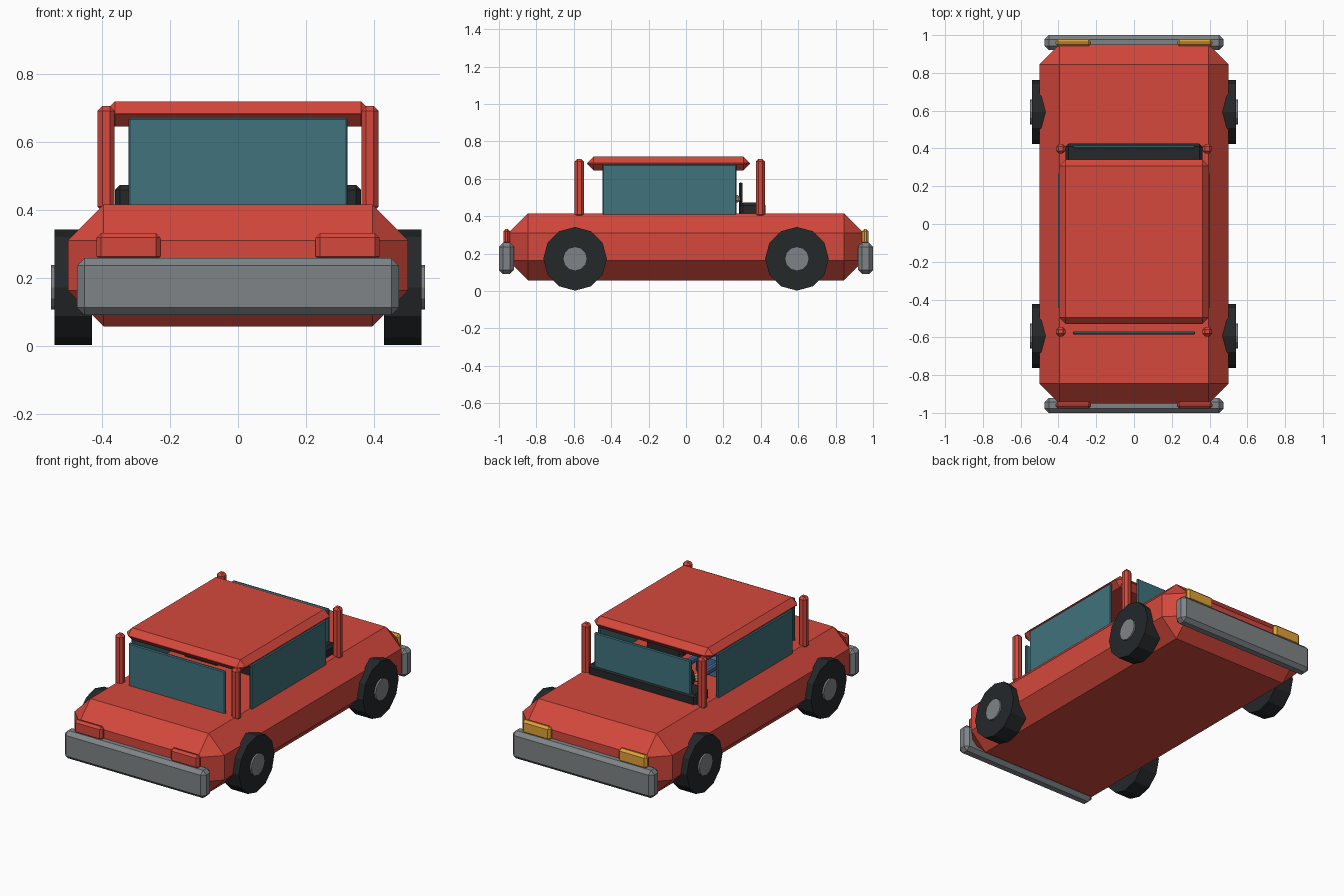
import bpy, bmesh, math
from mathutils import Matrix

if "Cube" in bpy.data.objects:
    bpy.data.objects.remove(bpy.data.objects["Cube"])


def material(name, r, g, b):
    m = bpy.data.materials.new(name)
    m.diffuse_color = (r, g, b, 1)
    m.use_nodes = True
    m.node_tree.nodes["Principled BSDF"].inputs["Base Color"].default_value = m.diffuse_color
    return m


RED = material("red paint", 0.66, 0.065, 0.045)
GLASS = material("glass", 0.05, 0.17, 0.20)
DARK = material("rubber", 0.018, 0.021, 0.023)
METAL = material("metal", 0.21, 0.23, 0.24)
AMBER = material("amber", 0.75, 0.36, 0.04)
SKIN = material("skin", 0.7, 0.42, 0.27)
BLUE = material("blue cloth", 0.05, 0.15, 0.35)


def finish(name, bm, mat):
    me = bpy.data.meshes.new(name)
    bm.to_mesh(me)
    bm.free()
    me.materials.append(mat)
    ob = bpy.data.objects.new(name, me)
    bpy.context.collection.objects.link(ob)
    return ob


def box(name, x, y, z, mat, bevel=0.0):
    """Box from (min, max) ranges with single-segment chamfers."""
    bm = bmesh.new()
    bmesh.ops.create_cube(bm, size=1)
    for v in bm.verts:
        for i, (lo, hi) in enumerate((x, y, z)):
            v.co[i] = lo if v.co[i] < 0 else hi
    if bevel:
        bmesh.ops.bevel(bm, geom=bm.edges[:], offset=bevel, segments=1,
                        profile=0.5, affect='EDGES')
    return finish(name, bm, mat)


def disc(name, centre, radius, depth, sides, mat, axis='Y'):
    """Cylinder turned about the given axis from upright."""
    bm = bmesh.new()
    m = Matrix.Translation(centre) @ Matrix.Rotation(math.pi / 2, 4, axis)
    bmesh.ops.create_cone(bm, cap_ends=True, segments=sides, radius1=radius,
                          radius2=radius, depth=depth, matrix=m)
    return finish(name, bm, mat)


def span(c, half):
    return (c - half, c + half)


# Body and roof
box("body", (-0.5, 0.5), (-0.95, 0.95), (0.057, 0.415), RED, 0.105)
box("roof", (-0.397, 0.397), (-0.53, 0.342), (0.645, 0.718), RED, 0.035)

# Bumpers and lights at each end
for end, s, mat in (("front", -1, RED), ("rear", 1, AMBER)):
    box(end + "_bumper", (-0.473, 0.473), span(s * 0.96, 0.04), (0.09, 0.258), METAL, 0.022)
    for side, t in (("left", -1), ("right", 1)):
        box(f"{end}_{side}_light", span(t * 0.322, 0.094), span(s * 0.959, 0.018),
            (0.25, 0.331), mat, 0.013)

# Wheels, hubs and roof posts at the four corners
for end, s in (("front", -1), ("rear", 1)):
    for side, t in (("left", -1), ("right", 1)):
        tag = f"{end}_{side}"
        disc(tag + "_wheel", (t * 0.485, s * 0.593, 0.172), 0.17, 0.11, 12, DARK)
        disc(tag + "_hub", (t * 0.495, s * 0.593, 0.172), 0.065, 0.11, 12, METAL)
        yc = -0.57 if s < 0 else 0.398
        box(tag + "_post", span(t * 0.388, 0.025), span(yc, 0.025), (0.395, 0.705), RED, 0.014)

# Windows
box("front_window", (-0.322, 0.322), span(-0.577, 0.009), (0.39, 0.67), GLASS, 0.005)
box("rear_window", (-0.322, 0.322), span(0.408, 0.009), (0.39, 0.67), GLASS, 0.005)
for side, t in (("left", -1), ("right", 1)):
    box(side + "_window", span(t * 0.394, 0.008), (-0.447, 0.27), (0.39, 0.675), GLASS, 0.005)

# Dashboard, steering wheel and seats
box("dashboard", (-0.362, 0.362), (0.29, 0.425), (0.38, 0.473), DARK, 0.015)
bpy.ops.mesh.primitive_torus_add(major_segments=12, minor_segments=6, major_radius=0.075,
                                 minor_radius=0.011, location=(-0.18, 0.292, 0.495),
                                 rotation=(math.pi / 2, 0, 0))
bpy.context.object.name = "steering_wheel"
bpy.context.object.data.materials.append(DARK)
for side, t in (("left", -1), ("right", 1)):
    box(side + "_seat_back", span(t * 0.18, 0.12), (-0.1, -0.04), (0.38, 0.56), DARK, 0.015)

# Seated driver
box("driver_torso", span(-0.18, 0.08), (-0.04, 0.06), (0.38, 0.53), BLUE, 0.015)
box("driver_head", span(-0.18, 0.045), (-0.03, 0.06), (0.53, 0.63), SKIN, 0.015)
for side, t in (("left", -1), ("right", 1)):
    box(f"driver_{side}_arm", span(-0.18 + t * 0.075, 0.018), (0.02, 0.24), (0.475, 0.511), BLUE, 0.008)
    box(f"driver_{side}_hand", span(-0.18 + t * 0.075, 0.02), (0.24, 0.288), (0.473, 0.513), SKIN, 0.01)
